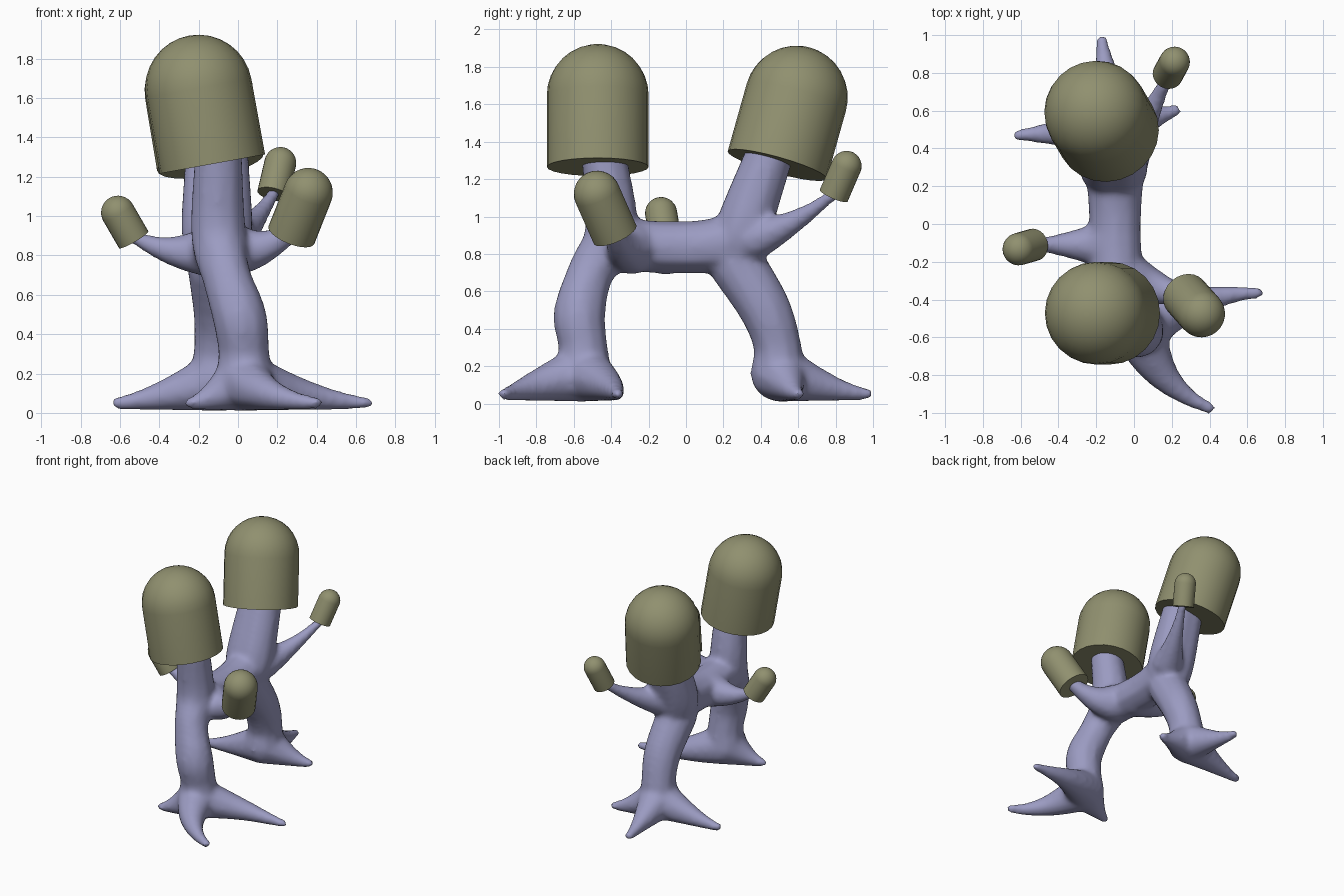
import bpy, bmesh
from mathutils import Vector, Matrix

if "Cube" in bpy.data.objects:
    bpy.data.objects.remove(bpy.data.objects["Cube"])


def material(name, rgb):
    m = bpy.data.materials.new(name)
    m.diffuse_color = (*rgb, 1)
    m.use_nodes = True
    m.node_tree.nodes["Principled BSDF"].inputs["Base Color"].default_value = m.diffuse_color
    return m


BARK = material("lilac_bark", (0.33, 0.33, 0.54))
LEAF = material("olive_foliage", (0.28, 0.28, 0.16))


def add_object(name, bm, mat):
    me = bpy.data.meshes.new(name)
    bm.to_mesh(me)
    bm.free()
    me.materials.append(mat)
    ob = bpy.data.objects.new(name, me)
    bpy.context.collection.objects.link(ob)
    bpy.ops.object.select_all(action='DESELECT')
    ob.select_set(True)
    bpy.context.view_layer.objects.active = ob
    return ob


def ball(bm, co, r):
    bmesh.ops.create_icosphere(bm, subdivisions=2, radius=r, matrix=Matrix.Translation(co))


def trunk(bm, *pts, steps=10):
    """Sweep a ball along a smooth path of (x, y, z, radius)."""
    p = [Vector(q) for q in pts]
    p = [2 * p[0] - p[1]] + p + [2 * p[-1] - p[-2]]
    for a, b, c, d in zip(p, p[1:], p[2:], p[3:]):
        for k in range(steps + 1):
            t = k / steps
            q = 0.5 * (2 * b + (c - a) * t + (2 * a - 5 * b + 4 * c - d) * t * t
                       + (3 * b - a - 3 * c + d) * t ** 3)
            ball(bm, q.xyz, q[3])


def taper(r0, r1, t, power):
    return r1 + (r0 - r1) * (1 - t) ** power


def toe(bm, foot, tip, bend=0.0, steps=36):
    """Root running along the ground, bent sideways, thinning to its tip."""
    foot, tip = Vector(foot), Vector(tip)
    side = (tip - foot).normalized().orthogonal()
    for k in range(steps + 1):
        t = k / steps
        r = taper(0.155, 0.035, t, 1.35)
        xy = foot.lerp(tip, t) + side * bend * 4 * t * (1 - t)
        ball(bm, (xy.x, xy.y, r + 0.006 + 0.01 * t), r)


def branch(bm, start, tip, r0, r1, sag=0.04, power=1.4, steps=30):
    """Sagging side branch, thinning to its tip."""
    for k in range(steps + 1):
        t = k / steps
        co = Vector(start).lerp(Vector(tip), t)
        co.z -= sag * 4 * t * (1 - t)
        ball(bm, co, taper(r0, r1, t, power))


def foliage(name, base, centre, r):
    """Closed cylinder with a domed top, from base centre to dome centre."""
    base, centre = Vector(base), Vector(centre)
    axis = centre - base
    bm = bmesh.new()
    bmesh.ops.create_uvsphere(bm, u_segments=24, v_segments=16, radius=r)
    low = [v for v in bm.verts if v.co.z < -1e-4]
    bmesh.ops.delete(bm, geom=low, context='VERTS')
    rim = [e for e in bm.edges if e.is_boundary]
    for v in bmesh.ops.extrude_edge_only(bm, edges=rim)['geom']:
        if isinstance(v, bmesh.types.BMVert):
            v.co.z = -axis.length
    bmesh.ops.holes_fill(bm, edges=[e for e in bm.edges if e.is_boundary], sides=0)
    bmesh.ops.recalc_face_normals(bm, faces=bm.faces)
    ob = add_object(name, bm, LEAF)
    turn = axis.to_track_quat('Z', 'Y').to_matrix().to_4x4()
    ob.matrix_world = Matrix.Translation(centre) @ turn
    bpy.ops.object.shade_smooth_by_angle(angle=0.7)


bm = bmesh.new()
# front trunk
trunk(bm, (0.03, -0.55, 0.16, 0.155), (0.03, -0.55, 0.30, 0.135), (0.01, -0.57, 0.48, 0.142),
      (-0.06, -0.51, 0.70, 0.128), (-0.10, -0.40, 0.92, 0.145), (-0.10, -0.44, 1.34, 0.125))
# back trunk, wider from side to side above the fork
trunk(bm, (-0.11, 0.49, 0.16, 0.15), (-0.10, 0.49, 0.30, 0.132), (-0.09, 0.425, 0.50, 0.142),
      (-0.11, 0.27, 0.75, 0.155))
for x in (-0.14, -0.075):
    trunk(bm, (-0.11, 0.27, 0.80, 0.15), (x, 0.31, 0.95, 0.155), (x, 0.45, 1.34, 0.132))
# bridge between the trunks
trunk(bm, (-0.09, -0.40, 0.85, 0.145), (-0.10, 0, 0.835, 0.143), (-0.10, 0.28, 0.86, 0.16), steps=16)

# three toes per foot
front_foot, back_foot = (0.03, -0.55), (-0.11, 0.50)
toe(bm, front_foot, (0.655, -0.365), 0.045)
toe(bm, front_foot, (0.40, -0.975), -0.07)
toe(bm, front_foot, (-0.24, -0.635))
toe(bm, back_foot, (-0.615, 0.47))
toe(bm, back_foot, (-0.17, 0.97))
toe(bm, back_foot, (0.22, 0.60))

# side branches
branch(bm, (-0.12, -0.11, 0.825), (-0.54, -0.11, 0.90), 0.142, 0.037)
branch(bm, (-0.04, -0.29, 0.83), (0.28, -0.39, 0.93), 0.145, 0.055)
branch(bm, (-0.03, 0.36, 0.88), (0.19, 0.80, 1.13), 0.12, 0.035, 0.03, 1.6)

# fuse everything into one smooth body
body = add_object("forked_trunk_and_roots", bm, BARK)
fuse = body.modifiers.new("fuse", 'REMESH')
fuse.mode = 'VOXEL'
fuse.voxel_size = 0.018
soft = body.modifiers.new("soften", 'SMOOTH')
soft.factor = 0.5
soft.iterations = 12
for mod in ("fuse", "soften"):
    bpy.ops.object.modifier_apply(modifier=mod)
bpy.ops.object.shade_smooth()

# domed foliage: name, base centre, dome centre, radius
foliage("front_canopy", (-0.13, -0.472, 1.265), (-0.2, -0.472, 1.65), 0.272)
foliage("back_canopy", (-0.14, 0.488, 1.275), (-0.2, 0.59, 1.638), 0.275)
foliage("left_tuft", (-0.53, -0.11, 0.88), (-0.61, -0.133, 1.018), 0.086)
foliage("right_tuft", (0.272, -0.38, 0.905), (0.357, -0.475, 1.12), 0.125)
foliage("back_tuft", (0.178, 0.79, 1.112), (0.215, 0.858, 1.27), 0.081)
